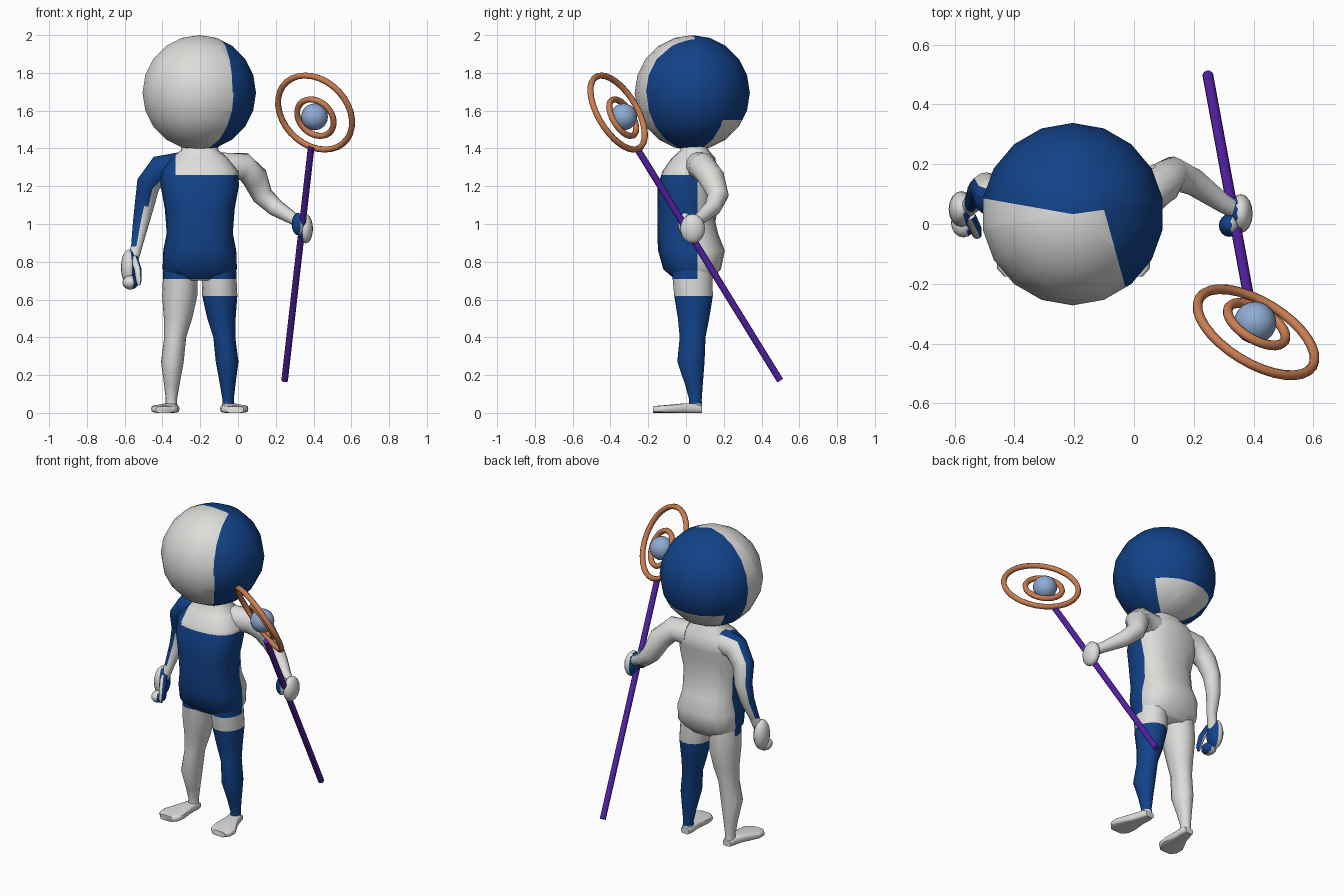
import bpy, bmesh, math
from mathutils import Vector, Matrix

if "Cube" in bpy.data.objects:
    bpy.data.objects.remove(bpy.data.objects["Cube"])


def material(name, rgb):
    m = bpy.data.materials.new(name)
    m.diffuse_color = (*rgb, 1)
    m.use_nodes = True
    m.node_tree.nodes["Principled BSDF"].inputs["Base Color"].default_value = m.diffuse_color
    return m


GREY = material("light grey", (0.72, 0.72, 0.70))
BLUE = material("deep blue", (0.006, 0.055, 0.25))
PURPLE = material("purple", (0.085, 0.015, 0.36))
COPPER = material("copper", (0.60, 0.21, 0.085))
PALE = material("pale blue", (0.28, 0.41, 0.66))
MID = -0.2025  # centre line of the figure


def finish(name, bm, mats, cuts=(), rule=None, angle=60):
    """Cut along planes, colour faces by rule and make the object."""
    for co, no in cuts:
        geom = bm.verts[:] + bm.edges[:] + bm.faces[:]
        bmesh.ops.bisect_plane(bm, geom=geom, dist=1e-5, plane_co=co, plane_no=no)
    bmesh.ops.recalc_face_normals(bm, faces=bm.faces[:])
    bm.normal_update()
    for f in bm.faces:
        if rule and rule(f.calc_center_median(), f.normal):
            f.material_index = 1
    me = bpy.data.meshes.new(name)
    bm.to_mesh(me)
    bm.free()
    for m in mats:
        me.materials.append(m)
    me.shade_smooth()
    me.set_sharp_from_angle(angle=math.radians(angle))
    ob = bpy.data.objects.new(name, me)
    bpy.context.collection.objects.link(ob)
    return ob


def loft(secs, axes=None, power=2.0, sides=14):
    """Skin (centre, radius u, radius v) sections; axes default to the path."""
    bm = bmesh.new()
    rings = []
    pts = [Vector(s[0]) for s in secs]
    for i, (c, ru, rv) in enumerate(secs):
        if axes:
            u, v = Vector(axes[0]), Vector(axes[1])
        else:
            t = (pts[min(i + 1, len(pts) - 1)] - pts[max(i - 1, 0)]).normalized()
            u = Vector((0.3, 1, 0.2)).cross(t).normalized()
            v = t.cross(u)
        ring = []
        for k in range(sides):
            a = math.tau * k / sides
            ca, sa = math.cos(a), math.sin(a)
            e = 2 / power
            ring.append(bm.verts.new(pts[i]
                        + u * ru * math.copysign(abs(ca) ** e, ca)
                        + v * rv * math.copysign(abs(sa) ** e, sa)))
        rings.append(ring)
    for a, b in zip(rings, rings[1:]):
        for k in range(sides):
            j = (k + 1) % sides
            bm.faces.new((a[k], a[j], b[j], b[k]))
    bm.faces.new(rings[0])
    bm.faces.new(rings[-1])
    return bm


def ball(centre, radii, seg=16, rings=10):
    bm = bmesh.new()
    mat = Matrix.Translation(centre) @ Matrix.Diagonal((*radii, 1))
    bmesh.ops.create_uvsphere(bm, u_segments=seg, v_segments=rings, radius=1, matrix=mat)
    return bm


# Head: painted by compass angle around its centre
HC = Vector((-0.205, 0.033, 1.695))


def head_rule(c, n):
    d = c - HC
    az = math.degrees(math.atan2(d.y, d.x))
    if 38 < az < 142 and c.z < 1.55:
        return False
    if d.z > 0:
        return 8 < az < 170 or d.x + 0.275 * d.y > 0.109
    return -53 < az < 170


head_cuts = [(HC, (-math.sin(math.radians(a)), math.cos(math.radians(a)), 0))
             for a in (-53, 8, 38, 142, 170)]
head_cuts += [(HC, (0, 0, 1)), ((0, 0, 1.55), (0, 0, 1)),
              (HC + Vector((0.109, 0, 0)), (1, 0.275, 0))]
finish("head", ball(HC, (0.305,) * 3, 18, 10), [GREY, BLUE], head_cuts, head_rule)

# Torso: (height, half width, front y, back y)
torso = [(0.70, 0.15, -0.05, 0.13), (0.76, 0.197, -0.12, 0.185), (0.86, 0.193, -0.148, 0.205),
         (0.95, 0.175, -0.152, 0.17), (1.08, 0.185, -0.152, 0.14), (1.20, 0.207, -0.15, 0.155),
         (1.28, 0.205, -0.125, 0.165), (1.35, 0.15, -0.075, 0.155), (1.39, 0.10, -0.03, 0.12),
         (1.46, 0.085, -0.03, 0.10)]
finish("torso",
       loft([((MID, (f + b) / 2, z), w, (b - f) / 2) for z, w, f, b in torso],
            ((1, 0, 0), (0, 1, 0)), 2.5, 20),
       [GREY, BLUE],
       [((0, 0, 0.71), (0, 0, 1)), ((0, 0, 1.26), (0, 0, 1)),
        ((0, 0.06, 0), (0, 1, 0)), ((-0.33, 0, 0), (1, 0, 0))],
       lambda c, n: c.y < 0.06 and (0.71 < c.z < 1.26 or (c.z > 1.26 and c.x < -0.33)))

# Legs and feet, mirrored about the centre line
leg = [(0.78, 0.10, 0.03, 0.092, 0.11), (0.62, 0.106, 0.04, 0.093, 0.105),
       (0.50, 0.115, 0.04, 0.075, 0.085), (0.40, 0.13, 0.035, 0.058, 0.07),
       (0.27, 0.145, 0.026, 0.06, 0.074), (0.15, 0.148, 0.042, 0.041, 0.048),
       (0.07, 0.15, 0.05, 0.03, 0.034), (0.02, 0.15, 0.05, 0.032, 0.036)]
foot = [(0.085, 0.15, 0.028, 0.036), (0.05, 0.152, 0.038, 0.05), (-0.01, 0.163, 0.046, 0.05),
        (-0.10, 0.182, 0.075, 0.042), (-0.15, 0.185, 0.07, 0.038), (-0.175, 0.187, 0.045, 0.034)]
for s, side in ((1, "right"), (-1, "left")):
    finish(side + "_leg",
           loft([((MID + s * o, y, z), rx, ry) for z, o, y, rx, ry in leg],
                ((1, 0, 0), (0, 1, 0))),
           [GREY, BLUE],
           [((0, 0, h), (0, 0, 1)) for h in (0.05, 0.62, 0.71)] + [((0, 0.06, 0), (0, 1, 0))],
           lambda c, n: (c.z > 0.71 and c.y < 0.06) or (s > 0 and 0.05 < c.z < 0.62))
    finish(side + "_foot",
           loft([((MID + s * o, y, h / 2), w, h / 2) for y, o, w, h in foot],
                ((1, 0, 0), (0, 0, 1)), 4, 16),
           [GREY], angle=45)


# Arms
def arm(name, path, cuts=(), rule=None):
    finish(name, loft([(p[:3], p[3], p[3]) for p in path]), [GREY, BLUE], cuts, rule)


arm("right_arm", [(-0.08, 0.07, 1.30, 0.08), (0.03, 0.085, 1.305, 0.074), (0.09, 0.135, 1.245, 0.07),
                  (0.13, 0.17, 1.15, 0.056), (0.20, 0.14, 1.085, 0.046), (0.29, 0.075, 1.03, 0.033),
                  (0.34, 0.045, 1.0, 0.03)])
arm("left_arm", [(-0.31, 0.06, 1.30, 0.08), (-0.41, 0.07, 1.29, 0.075), (-0.475, 0.09, 1.21, 0.064),
                 (-0.495, 0.12, 1.10, 0.053), (-0.515, 0.11, 1.0, 0.043), (-0.537, 0.07, 0.88, 0.03),
                 (-0.56, 0.05, 0.80, 0.03)],
    [((0, 0, 1.24), (0, 0, 1)), ((0, 0, 0.88), (0, 0, 1)), ((0, 0.10, 0), (0, 1, 0))],
    lambda c, n: (c.z > 1.24 and c.y < 0.10)
    or (c.z > 0.88 and n.x < 0.15 and n.x + n.y < -0.15))

# Hands: palm, fingers and thumb
finish("left_palm", ball((-0.577, 0.05, 0.77), (0.043, 0.06, 0.095)), [GREY, BLUE],
       rule=lambda c, n: n.x > 0.4)
finish("left_fingers", ball((-0.57, 0.005, 0.69), (0.042, 0.05, 0.037)), [GREY, BLUE],
       rule=lambda c, n: n.x > 0.3)
finish("left_thumb", loft([((-0.55, 0.03, 0.82), 0.02, 0.02), ((-0.53, -0.015, 0.76), 0.02, 0.02),
                           ((-0.525, -0.035, 0.70), 0.016, 0.016),
                           ((-0.525, -0.037, 0.675), 0.007, 0.007)], sides=10),
       [GREY, BLUE], rule=lambda c, n: n.x > 0.3)
finish("right_palm", ball((0.357, 0.035, 0.975), (0.04, 0.065, 0.078)), [GREY, BLUE],
       rule=lambda c, n: n.x < -0.6)
finish("right_fingers", ball((0.318, -0.005, 1.0), (0.034, 0.038, 0.06)), [GREY, BLUE],
       rule=lambda c, n: n.x < 0.35)

# Staff
finish("staff", loft([((0.247, 0.498, 0.172), 0.018, 0.018),
                      ((0.387, -0.262, 1.405), 0.018, 0.018)], sides=12), [PURPLE], angle=50)

# Staff head: two tilted rings around an orb
tilt = Vector((0.46, 0.756, 0.46)).to_track_quat('Z', 'Y').to_euler()
for name, pos, big in (("outer_ring", (0.408, -0.362, 1.59), 0.221),
                       ("inner_ring", (0.41, -0.335, 1.563), 0.109)):
    bpy.ops.mesh.primitive_torus_add(location=pos, rotation=tilt, major_radius=big,
                                     minor_radius=0.0165, major_segments=32, minor_segments=8)
    ring = bpy.context.object
    ring.name = name
    ring.data.materials.append(COPPER)
    ring.data.shade_smooth()
finish("orb", ball((0.405, -0.33, 1.567), (0.071,) * 3, 20, 12), [PALE])
